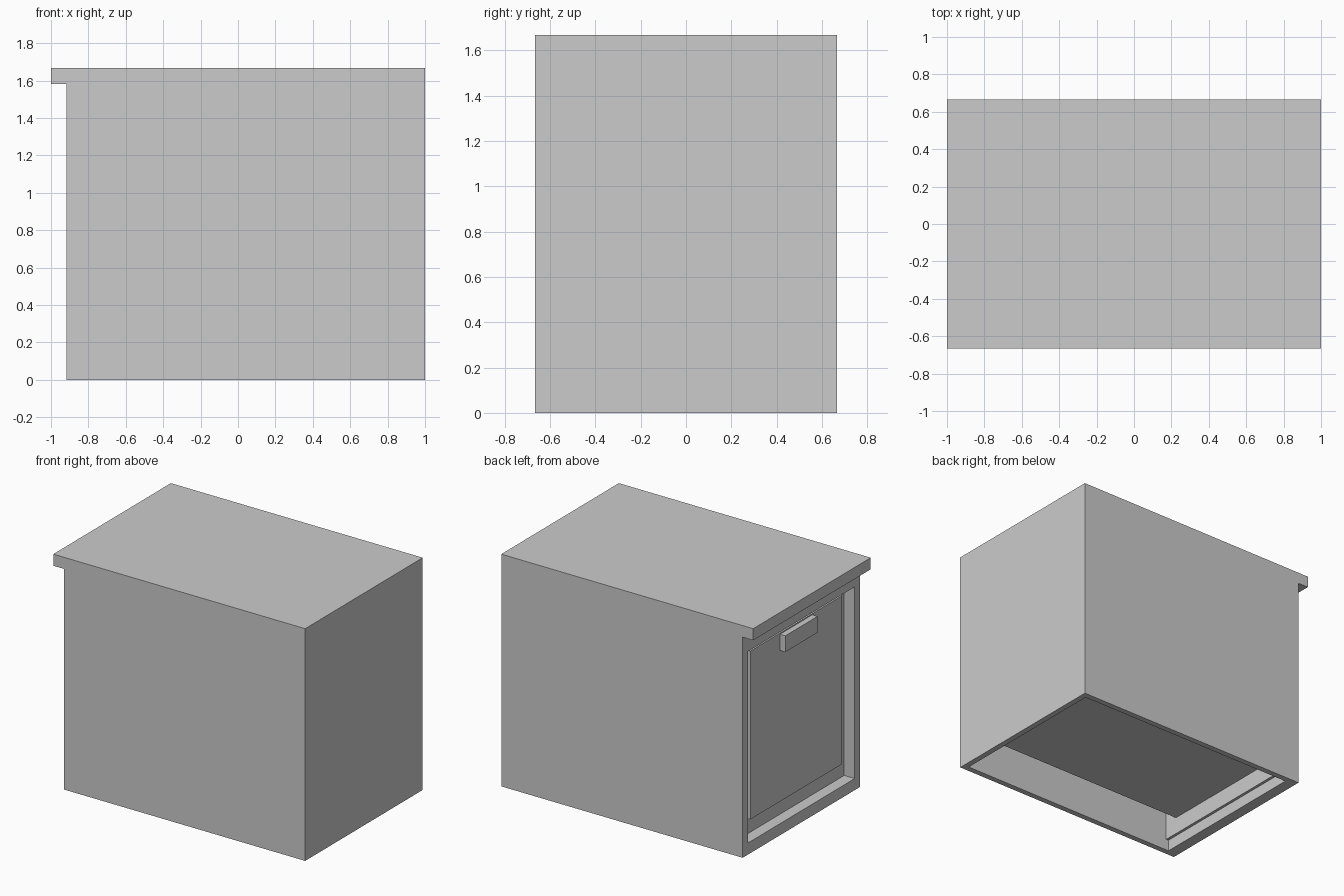
import bpy

if "Cube" in bpy.data.objects:
    bpy.data.objects.remove(bpy.data.objects["Cube"])

U = 1 / 24  # design module


def box(name, x0, x1, y0, y1, z0, z1):
    """Axis-aligned block from its min and max coordinates."""
    bpy.ops.mesh.primitive_cube_add(size=1)
    ob = bpy.context.object
    ob.name = ob.data.name = name
    for v in ob.data.vertices:
        v.co = ((x0, x1)[v.co.x > 0], (y0, y1)[v.co.y > 0], (z0, z1)[v.co.z > 0])
    return ob


front, back = -22 * U, 24 * U      # cabinet opens towards -x
half_y, under_top = 16 * U, 38 * U
inner_y = half_y - U
frame_back = front + 2 * U

# Top slab overhanging the front
box("top_slab", -1, back, -half_y, half_y, under_top, 40 * U)

# Side walls and back wall, open underneath
for side, s in (("left", -1), ("right", 1)):
    ya, yb = sorted((s * inner_y, s * half_y))
    box(side + "_wall", front, back, ya, yb, 0, under_top)
    # Narrow stile lining the front opening
    ya, yb = sorted((s * (half_y - 1.5 * U), s * inner_y))
    box(side + "_stile", front, frame_back, ya, yb, 2 * U, 35 * U)
box("back_wall", back - U, back, -inner_y, inner_y, 0, under_top)

# Front frame rails
box("bottom_rail", front, frame_back, -inner_y, inner_y, 0, 2 * U)
box("top_rail", front, frame_back, -inner_y, inner_y, 35 * U, under_top)

# Recessed panel behind the frame
box("recess_panel", frame_back, frame_back + 0.02, -inner_y, inner_y, 2 * U, under_top)

# Drawer block projecting through the panel, with its handle
box("drawer", front + U, back - 2 * U, -12.5 * U, 12.5 * U, 5 * U, 34 * U)
box("handle", front, front + U, -4.4 * U, 4.4 * U, 31 * U, 33.8 * U)
